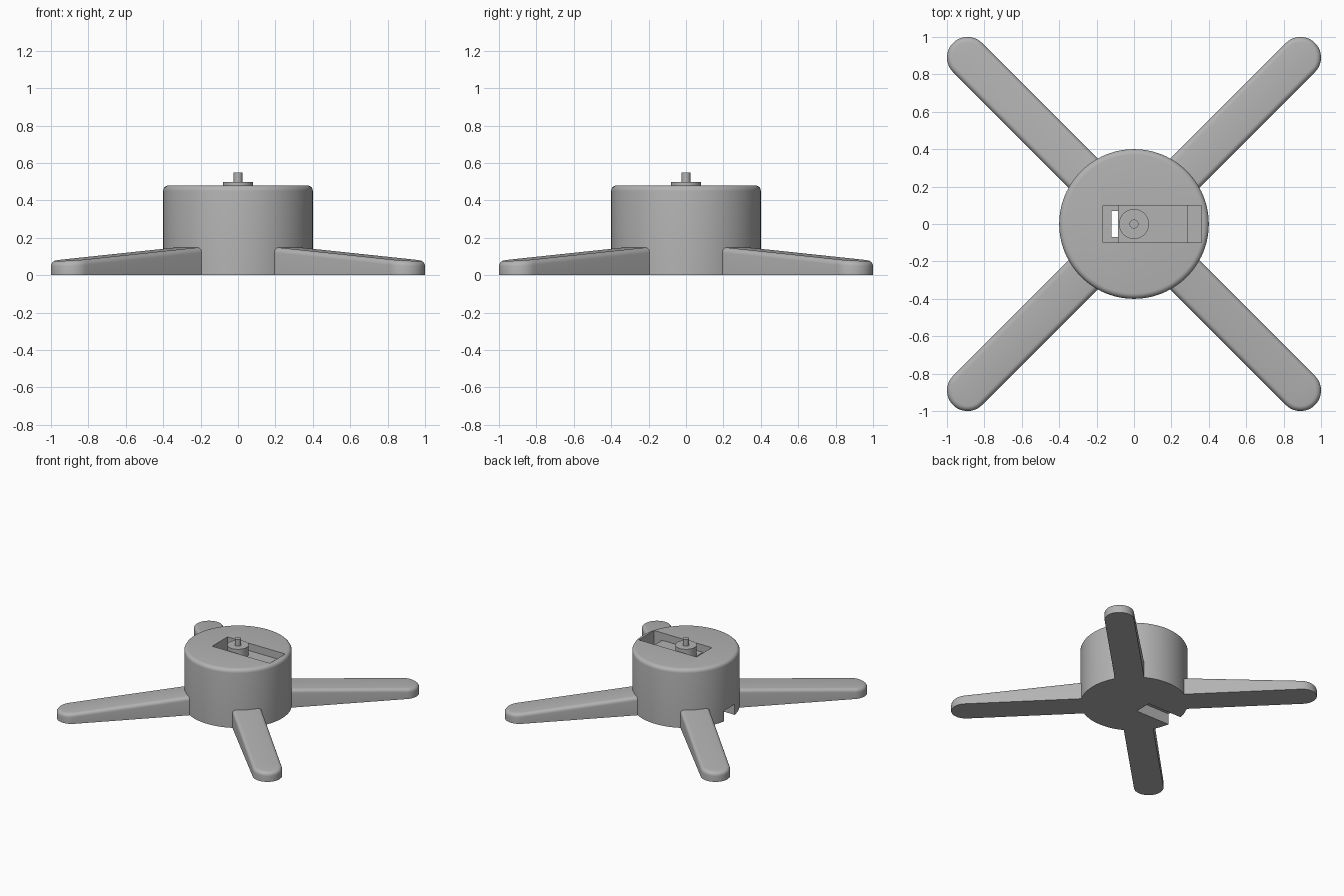
import bpy, bmesh, math
from mathutils import Matrix

cube = bpy.data.objects.get("Cube")
if cube:
    bpy.data.objects.remove(cube, do_unlink=True)

grey = bpy.data.materials.new("plain_grey")
grey.use_nodes = True
GREY = (0.45, 0.45, 0.45, 1)
grey.diffuse_color = GREY
grey.node_tree.nodes["Principled BSDF"].inputs["Base Color"].default_value = GREY


def add_object(name, bm):
    bmesh.ops.recalc_face_normals(bm, faces=bm.faces)
    mesh = bpy.data.meshes.new(name)
    bm.to_mesh(mesh)
    bm.free()
    mesh.materials.append(grey)
    obj = bpy.data.objects.new(name, mesh)
    bpy.context.collection.objects.link(obj)
    return obj


def activate(obj):
    bpy.ops.object.select_all(action='DESELECT')
    obj.select_set(True)
    bpy.context.view_layer.objects.active = obj


def smooth(obj):
    activate(obj)
    bpy.ops.object.shade_smooth_by_angle(angle=math.radians(35))


def box(name, x0, x1, half_y, z0, z1):
    bm = bmesh.new()
    bmesh.ops.create_cube(bm, size=1)
    for v in bm.verts:
        v.co = (x1 if v.co.x > 0 else x0,
                math.copysign(half_y, v.co.y),
                z1 if v.co.z > 0 else z0)
    return add_object(name, bm)


def cylinder(name, radius, z0, z1, sides, rounding=0):
    bm = bmesh.new()
    bmesh.ops.create_cone(bm, cap_ends=True, segments=sides, radius1=radius,
                          radius2=radius, depth=z1 - z0,
                          matrix=Matrix.Translation((0, 0, (z0 + z1) / 2)))
    if rounding:
        rim = [e for e in bm.edges if all(v.co.z > z1 - 1e-4 for v in e.verts)]
        bmesh.ops.bevel(bm, geom=rim, offset=rounding, segments=5,
                        profile=0.5, affect='EDGES')
    return add_object(name, bm)


# Round hub with a rounded top rim
hub = cylinder("hub", 0.4, 0, 0.48, 96, 0.03)

# Motor recess, cable slot and cable channel cut out of the hub
cutters = [
    box("recess_cutter", -0.165, 0.36, 0.1, 0.36, 0.6),
    box("slot_cutter", -0.12, -0.085, 0.07, 0.04, 0.45),
    box("channel_cutter", -0.5, -0.085, 0.07, -0.1, 0.09),
]
for cutter in cutters:
    cutter.hide_render = True
    activate(hub)
    mod = hub.modifiers.new("cut", 'BOOLEAN')
    mod.operation = 'DIFFERENCE'
    mod.solver = 'EXACT'
    mod.object = cutter
    bpy.ops.object.modifier_apply(modifier=mod.name)
    bpy.data.objects.remove(cutter, do_unlink=True)
smooth(hub)

# Motor in the recess
box("motor_body", -0.085, 0.285, 0.0985, 0.35, 0.42)
smooth(cylinder("motor_collar", 0.08, 0.41, 0.497, 48))
smooth(cylinder("motor_shaft", 0.024, 0.49, 0.55, 32))


# Tapered leg with a round tip and softened upper edge
def leg(name, angle):
    start, centre, radius, steps = 0.3, 0.89 * math.sqrt(2), 0.11, 24
    outline = [(start, -radius)]
    for i in range(steps + 1):
        a = math.pi * (i / steps - 0.5)
        outline.append((centre + radius * math.cos(a), radius * math.sin(a)))
    outline.append((start, radius))
    bm = bmesh.new()
    base = [bm.verts.new((x, y, 0)) for x, y in outline]
    top = [bm.verts.new((x, y, 0.177 - 0.075 * x)) for x, y in outline]
    bm.faces.new(base)
    bm.faces.new(top)
    n = len(outline)
    for i in range(n):
        j = (i + 1) % n
        bm.faces.new((base[i], base[j], top[j], top[i]))
    rim = [bm.edges.get((top[i], top[i + 1])) for i in range(n - 1)]
    bmesh.ops.recalc_face_normals(bm, faces=bm.faces)
    bmesh.ops.bevel(bm, geom=rim, offset=0.028, segments=5,
                    profile=0.5, affect='EDGES')
    bm.transform(Matrix.Rotation(math.radians(angle), 4, 'Z'))
    smooth(add_object(name, bm))


for side, angle in (("back_left", 45), ("back_right", 135),
                    ("front_right", 225), ("front_left", 315)):
    leg(side + "_leg", angle)
